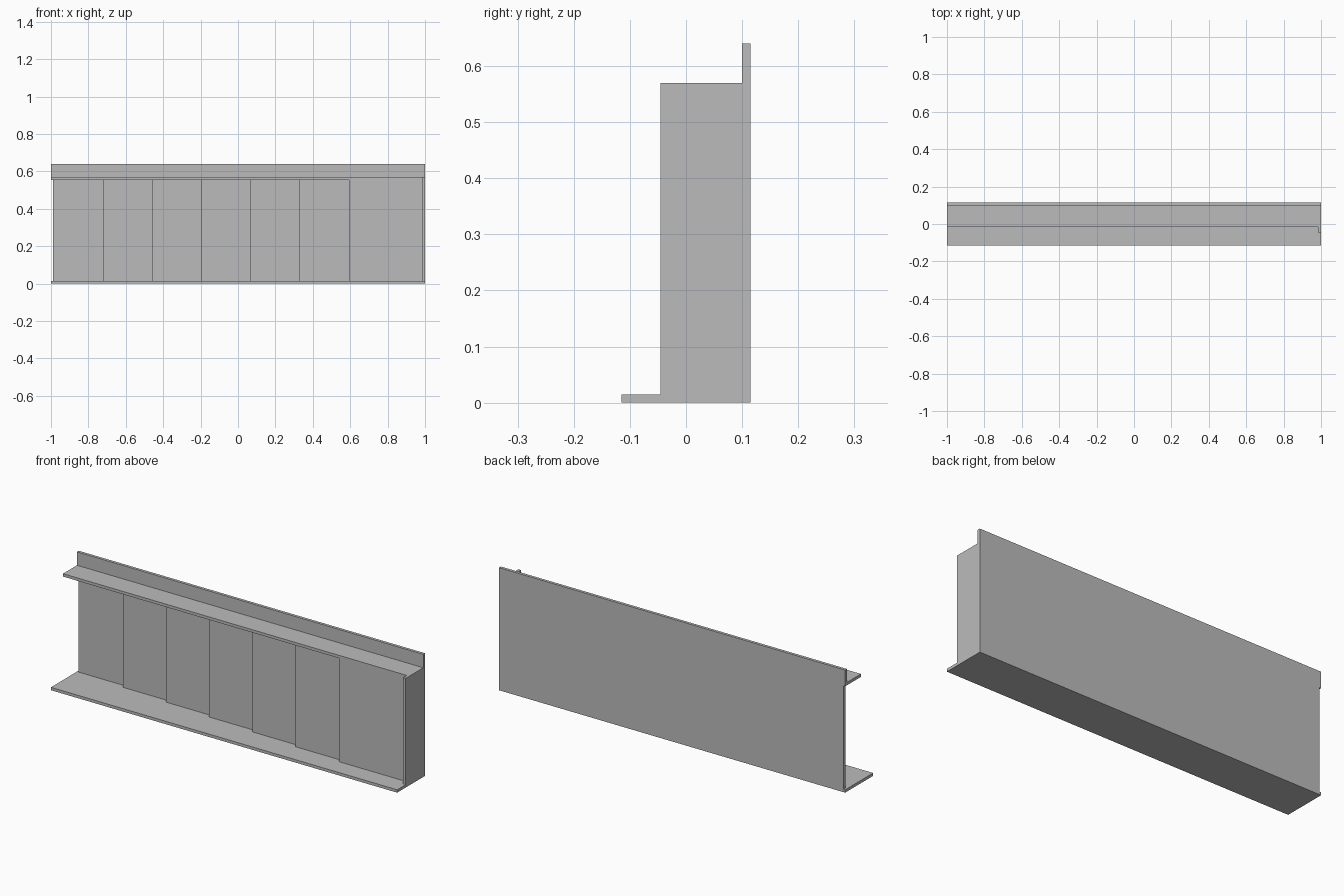
import bpy
import bmesh

cube = bpy.data.objects.get("Cube")
if cube:
    bpy.data.objects.remove(cube, do_unlink=True)

grey = bpy.data.materials.new("plain grey")
grey.use_nodes = True
colour = (0.5, 0.5, 0.5, 1)
grey.diffuse_color = colour
grey.node_tree.nodes["Principled BSDF"].inputs["Base Color"].default_value = colour


def prism(name, outline, z0, z1):
    """Extrude a plan outline of (x, y) points from z0 up to z1."""
    bm = bmesh.new()
    base = bm.faces.new([bm.verts.new((x, y, z0)) for x, y in outline])
    top = bmesh.ops.extrude_face_region(bm, geom=[base])["geom"]
    verts = [v for v in top if isinstance(v, bmesh.types.BMVert)]
    bmesh.ops.translate(bm, verts=verts, vec=(0, 0, z1 - z0))
    bmesh.ops.recalc_face_normals(bm, faces=bm.faces)
    mesh = bpy.data.meshes.new(name)
    bm.to_mesh(mesh)
    bm.free()
    mesh.materials.append(grey)
    obj = bpy.data.objects.new(name, mesh)
    bpy.context.collection.objects.link(obj)
    return obj


def box(name, x0, x1, y0, y1, z0, z1):
    return prism(name, [(x0, y0), (x1, y0), (x1, y1), (x0, y1)], z0, z1)


T = 0.015                # board thickness
BACK = 0.115             # rear plane
WALL = BACK - T          # front of the back wall
SHELF_FRONT = -0.015
SHELF_TOP = 0.57
END = 1 - T              # inner side of the end panel

# Boards
box("bottom_board", -1, 1, -BACK, BACK, 0, T)
box("back_wall", -0.99, 1, WALL, BACK, T, SHELF_TOP - T)
box("back_lip", -1, 1, WALL, BACK, SHELF_TOP - T, 0.64)
box("top_shelf", -1, END, SHELF_FRONT, WALL, SHELF_TOP - T, SHELF_TOP)
box("end_panel", END, 1, -0.045, WALL, T, SHELF_TOP)

# Panels stepping forward towards the end panel
STEPS = 6
first, pitch = -0.722, 0.263
rise = (WALL - SHELF_FRONT) / STEPS
outline = [(END, WALL), (first, WALL)]
for i in range(STEPS):
    y = WALL - rise * (i + 1)
    x_next = first + pitch * (i + 1) if i < STEPS - 1 else END
    outline += [(first + pitch * i, y), (x_next, y)]
prism("stepped_panels", outline, T, SHELF_TOP - T)
